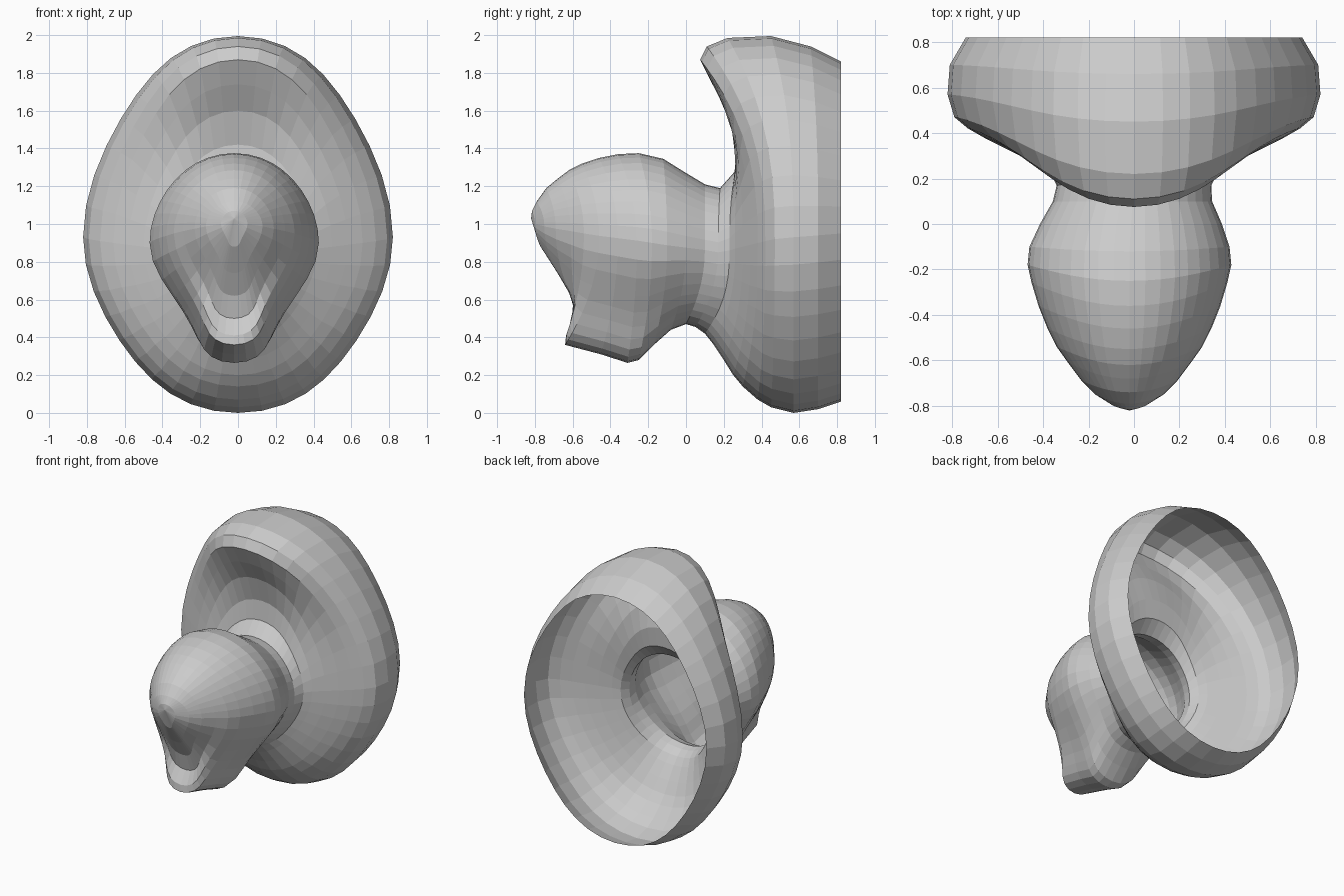
import bpy, bmesh, math

if "Cube" in bpy.data.objects:
    bpy.data.objects.remove(bpy.data.objects["Cube"])

SEGS = 40
# each ring: top y, top z, bottom y, bottom z, side y, half width
BOWL = [
    (.82, 1.86, .82, .06, .82, .74), (.66, 1.94, .70, .02, .70, .81),
    (.45, 1.995, .57, 0, .57, .82), (.22, 1.985, .45, .03, .47, .79),
    (.11, 1.94, .38, .07, .42, .73), (.075, 1.87, .30, .14, .38, .66),
    (.14, 1.74, .25, .20, .34, .58), (.22, 1.60, .20, .28, .30, .50),
    (.27, 1.42, .14, .37, .26, .42), (.26, 1.28, .10, .42, .23, .37),
]
BULB = [
    (.18, 1.19, .05, .455, .17, .34), (.10, 1.21, 0, .47, .10, .35),
    (0, 1.27, -.08, .44, 0, .40), (-.12, 1.345, -.17, .36, -.10, .44),
    (-.25, 1.375, -.25, .28, -.18, .448), (-.36, 1.37, -.31, .265, -.26, .43),
    (-.46, 1.35, -.45, .31, -.36, .40), (-.55, 1.32, -.64, .36, -.46, .36),
    (-.62, 1.285, -.635, .41, -.54, .32), (-.68, 1.24, -.58, .50, -.61, .27),
    (-.74, 1.19, -.61, .62, -.69, .21), (-.79, 1.12, -.68, .74, -.75, .15),
    (-.815, 1.07, -.77, .88, -.80, .07),
]


def ring_points(ring, side_z, pinch_top, pinch_low, power, cx):
    ty, tz, by, bz, sy, w = ring
    pts = []
    for i in range(SEGS):
        t = 2 * math.pi * i / SEGS
        c, s = math.cos(t), math.sin(t)
        ey, ez, pinch = (ty, tz, pinch_top) if c > 0 else (by, bz, pinch_low)
        a = abs(c)
        x = cx + w * s * (1 - pinch * 4 * c * c * s * s)
        pts.append((x, sy + (ey - sy) * a ** power, side_z + (ez - side_z) * a))
    return pts


bm = bmesh.new()
rings = []

# open-backed bowl with the overhanging upper lip
for i, r in enumerate(BOWL):
    rings.append(ring_points(r, .95 - .01 * i, .07, .06, 2.5, 0))

# neck and bulb with the snout below
for i, r in enumerate(BULB):
    f = i / (len(BULB) - 1)
    rings.append(ring_points(r, .85 + .15 * f, .02, .28 * min(1, i / 4), 2,
                             -.02 * min(1, i / 3)))

loops = [[bm.verts.new(p) for p in ring] for ring in rings]
for a, b in zip(loops, loops[1:]):
    for i in range(SEGS):
        j = (i + 1) % SEGS
        bm.faces.new((a[i], a[j], b[j], b[i]))

# closed front of the bulb
tip = bm.verts.new((-.02, -.82, 1.03))
for i in range(SEGS):
    bm.faces.new((loops[-1][i], loops[-1][(i + 1) % SEGS], tip))

bm.normal_update()
# make the outside face outwards
if tip.link_faces[0].normal.y > 0:
    bmesh.ops.reverse_faces(bm, faces=bm.faces[:])

mesh = bpy.data.meshes.new("bowl_and_bulb_shell")
bm.to_mesh(mesh)
bm.free()
obj = bpy.data.objects.new("bowl_and_bulb_shell", mesh)
bpy.context.collection.objects.link(obj)
